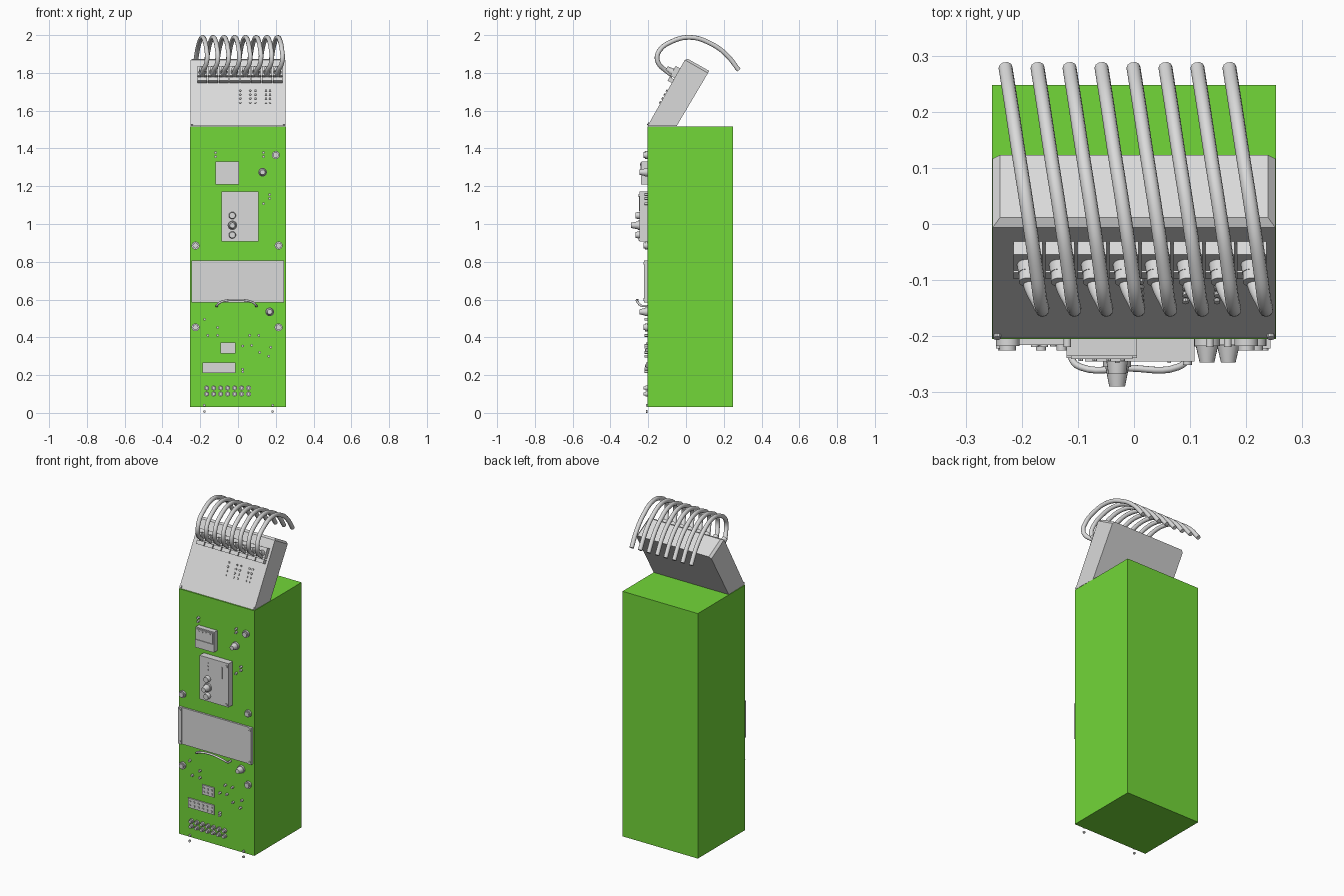
import bpy, bmesh, math
from mathutils import Matrix, Vector

if "Cube" in bpy.data.objects:
    bpy.data.objects.remove(bpy.data.objects["Cube"])


def material(name, rgb):
    m = bpy.data.materials.new(name)
    m.diffuse_color = (*rgb, 1)
    m.use_nodes = True
    m.node_tree.nodes["Principled BSDF"].inputs["Base Color"].default_value = m.diffuse_color
    return m


GREEN = material("cabinet green", (0.17, 0.68, 0.04))
GREY = material("light grey", (0.7, 0.7, 0.7))


def frame(origin, u, v, w):
    m = Matrix((u, v, w)).transposed().to_4x4()
    m.translation = origin
    return m


# Local frames: u = right, v = up the panel, w = out of the panel
FRONT = frame((0, -0.205, 0), (1, 0, 0), (0, 0, 1), (0, -1, 0))
HEAD = frame((0, -0.203, 1.52), (1, 0, 0), (0, 0.486, 0.874), (0, -0.874, 0.486))


class Part:
    """Collects primitives placed on a panel frame into one object."""

    def __init__(self, name, mat=GREY, base=FRONT):
        self.name, self.mat, self.base, self.bm = name, mat, base, bmesh.new()

    def box(self, u0, u1, v0, v1, w0, w1):
        t = Matrix.Translation(((u0 + u1) / 2, (v0 + v1) / 2, (w0 + w1) / 2))
        s = Matrix.Diagonal((u1 - u0, v1 - v0, w1 - w0, 1))
        bmesh.ops.create_cube(self.bm, size=1, matrix=self.base @ t @ s)
        return self

    def peg(self, u, v, r, w1, w0=0.0, r2=None, seg=20):
        t = Matrix.Translation((u, v, (w0 + w1) / 2))
        bmesh.ops.create_cone(self.bm, cap_ends=True, segments=seg, radius1=r,
                              radius2=r if r2 is None else r2,
                              depth=w1 - w0, matrix=self.base @ t)
        return self

    def done(self):
        bmesh.ops.recalc_face_normals(self.bm, faces=self.bm.faces)
        me = bpy.data.meshes.new(self.name)
        self.bm.to_mesh(me)
        self.bm.free()
        me.materials.append(self.mat)
        me.shade_smooth()
        me.set_sharp_from_angle(angle=math.radians(35))
        ob = bpy.data.objects.new(self.name, me)
        bpy.context.collection.objects.link(ob)
        return ob


def tube(name, points, r):
    cu = bpy.data.curves.new(name, "CURVE")
    cu.dimensions = "3D"
    cu.bevel_depth, cu.bevel_resolution = r, 3
    cu.resolution_u, cu.use_fill_caps = 6, True
    sp = cu.splines.new("BEZIER")
    sp.bezier_points.add(len(points) - 1)
    for bp, p in zip(sp.bezier_points, points):
        bp.co = p
        bp.handle_left_type = bp.handle_right_type = "AUTO"
    cu.materials.append(GREY)
    ob = bpy.data.objects.new(name, cu)
    bpy.context.collection.objects.link(ob)


# Cabinet body
Part("cabinet", GREEN).box(-0.253, 0.253, 0.03, 1.517, -0.453, 0).done()

# Tilted head, profile extruded along x, top edges chamfered
head = Part("tilted_head")
profile = [(-0.203, 1.52), (-0.05, 1.518), (0.123, 1.81), (0.0, 1.88)]
face = head.bm.faces.new([head.bm.verts.new((-0.252, y, z)) for y, z in profile])
new = bmesh.ops.extrude_face_region(head.bm, geom=[face])["geom"]
bmesh.ops.translate(head.bm, vec=(0.504, 0, 0),
                    verts=[g for g in new if isinstance(g, bmesh.types.BMVert)])
edges = [e for e in head.bm.edges
         if all(v.co.z > 1.7 for v in e.verts)
         and not all(v.co.y > 0.1 for v in e.verts)]
bmesh.ops.bevel(head.bm, geom=edges, offset=0.013, segments=1, affect="EDGES")
head.done()

# Connector strip, nozzles and cables on the head
blocks = Part("connector_blocks", base=HEAD)
nozzles = Part("cable_nozzles", base=HEAD)
side_path = [(0.040, -0.070, 1.785), (0.044, -0.108, 1.813), (0.060, -0.142, 1.845),
             (0.066, -0.153, 1.885), (0.062, -0.135, 1.925), (0.056, -0.090, 1.959),
             (0.040, 0.020, 1.988), (0.022, 0.135, 1.953), (0.010, 0.215, 1.895),
             (0.000, 0.279, 1.815)]
for i in range(8):
    x = -0.229 + i * 0.057
    c = x + 0.040
    blocks.box(c - 0.026, c + 0.026, 0.290, 0.349, -0.005, 0.024)
    blocks.box(c - 0.026, c + 0.026, 0.260, 0.283, -0.005, 0.024)
    nozzles.peg(c, 0.312, 0.020, 0.042, 0.02, r2=0.017)
    nozzles.peg(c, 0.312, 0.016, 0.060, 0.04)
    tube("cable", [(x + dx, y, z) for dx, y, z in side_path], 0.0125)
blocks.done()
nozzles.done()

# Indicator lights and corner screws of the head
leds = Part("head_indicators", base=HEAD)
for u in (0.012, 0.065, 0.092, 0.148, 0.170):
    for row in range(4):
        leds.peg(u, 0.140 + row * 0.024, 0.006, 0.006, seg=10)
for u in (-0.244, 0.244):
    leds.peg(u, 0.010, 0.007, 0.006, seg=10)
leds.done()

# Small meter box with lid
meter = Part("meter_box")
meter.box(-0.120, 0.005, 1.21, 1.332, 0, 0.030)
meter.box(-0.120, 0.005, 1.21, 1.258, 0.030, 0.034)
meter.box(-0.112, -0.003, 1.264, 1.325, 0.030, 0.036)
for k in range(4):
    meter.peg(-0.095 + k * 0.025, 1.315, 0.004, 0.039, 0.036, seg=8)
meter.done()

# Control box with three knobs, screws and small slots
control = Part("control_box").box(-0.087, 0.108, 0.907, 1.172, 0, 0.040)
for v in (0.920, 1.152):
    control.peg(0.095, v, 0.008, 0.046, 0.04, seg=12)
for v in (1.10, 1.12, 1.14):
    control.peg(-0.03, v, 0.004, 0.043, 0.04, seg=8)
control.box(0.060, 0.066, 1.07, 1.14, 0.04, 0.043)
control.done()
knobs = Part("control_knobs")
for v in (1.045, 0.942):
    knobs.peg(-0.03, v, 0.019, 0.062, 0.04, r2=0.016)
knobs.peg(-0.03, 0.993, 0.025, 0.050, 0.04)
knobs.peg(-0.03, 0.993, 0.021, 0.085, 0.05, r2=0.014)
knobs.done()

# Tapered rotary knobs on the cabinet
rotary = Part("rotary_knobs")
for u, v in ((0.130, 1.274), (0.168, 0.535)):
    rotary.peg(u, v, 0.023, 0.012)
    rotary.peg(u, v, 0.020, 0.042, 0.012, r2=0.013)
rotary.done()

# Drawer with side rails and screws
drawer = Part("drawer_panel").box(-0.225, 0.222, 0.585, 0.807, 0, 0.011)
for u0, u1 in ((-0.246, -0.225), (0.222, 0.243)):
    drawer.box(u0, u1, 0.585, 0.807, 0, 0.017)
    for v in (0.60, 0.792):
        drawer.peg((u0 + u1) / 2, v, 0.007, 0.020, 0.017, seg=12)
drawer.done()
tube("drawer_handle", [FRONT @ Vector(p) for p in (
    (-0.112, 0.565, 0), (-0.112, 0.568, 0.032), (-0.095, 0.585, 0.050),
    (-0.01, 0.598, 0.052), (0.078, 0.585, 0.050), (0.096, 0.568, 0.032),
    (0.096, 0.565, 0))], 0.006)

# Round lock bolts
bolts = Part("lock_bolts")
for u, v in ((0.200, 1.365), (-0.225, 0.886), (0.215, 0.886),
             (-0.225, 0.453), (0.215, 0.453)):
    bolts.peg(u, v, 0.021, 0.012)
    bolts.peg(u, v, 0.015, 0.020, 0.012)
bolts.done()

# Small lamps and switches scattered on the front
lamps = Part("small_lamps")
for u, v in ((-0.119, 1.357), (-0.119, 1.378), (0.135, 1.357), (0.135, 1.378),
             (0.167, 1.156), (0.167, 1.135), (0.135, 1.108), (-0.177, 0.495),
             (-0.108, 0.452), (-0.160, 0.410), (-0.108, 0.410), (0.062, 0.410),
             (0.110, 0.410), (0.025, 0.354), (0.072, 0.357), (0.173, 0.347),
             (0.114, 0.320), (0.163, 0.300), (0.025, 0.232), (0.025, 0.218)):
    lamps.peg(u, v, 0.007, 0.014, seg=12)
lamps.done()

# Switch plates with rows of buttons
plates = Part("switch_plates")
for u0, u1, v0, v1, n in ((-0.093, -0.013, 0.315, 0.373, 3),
                          (-0.188, -0.013, 0.210, 0.267, 6)):
    plates.box(u0, u1, v0, v1, 0, 0.008)
    for k in range(n):
        for f in (0.3, 0.7):
            plates.peg(u0 + (u1 - u0) * (k + 0.5) / n, v0 + (v1 - v0) * f,
                       0.006, 0.013, 0.008, seg=10)
plates.done()

# Two rows of sockets
sockets = Part("sockets")
for k in range(7):
    for v in (0.100, 0.132):
        sockets.peg(-0.166 + k * 0.037, v, 0.013, 0.010)
        sockets.peg(-0.166 + k * 0.037, v, 0.009, 0.020, 0.010)
sockets.done()

# Bottom pins reaching the floor
pins = Part("bottom_pins")
for u in (-0.178, 0.183):
    for v in (0.007, 0.040):
        pins.peg(u, v, 0.007, 0.008, seg=12)
pins.done()
